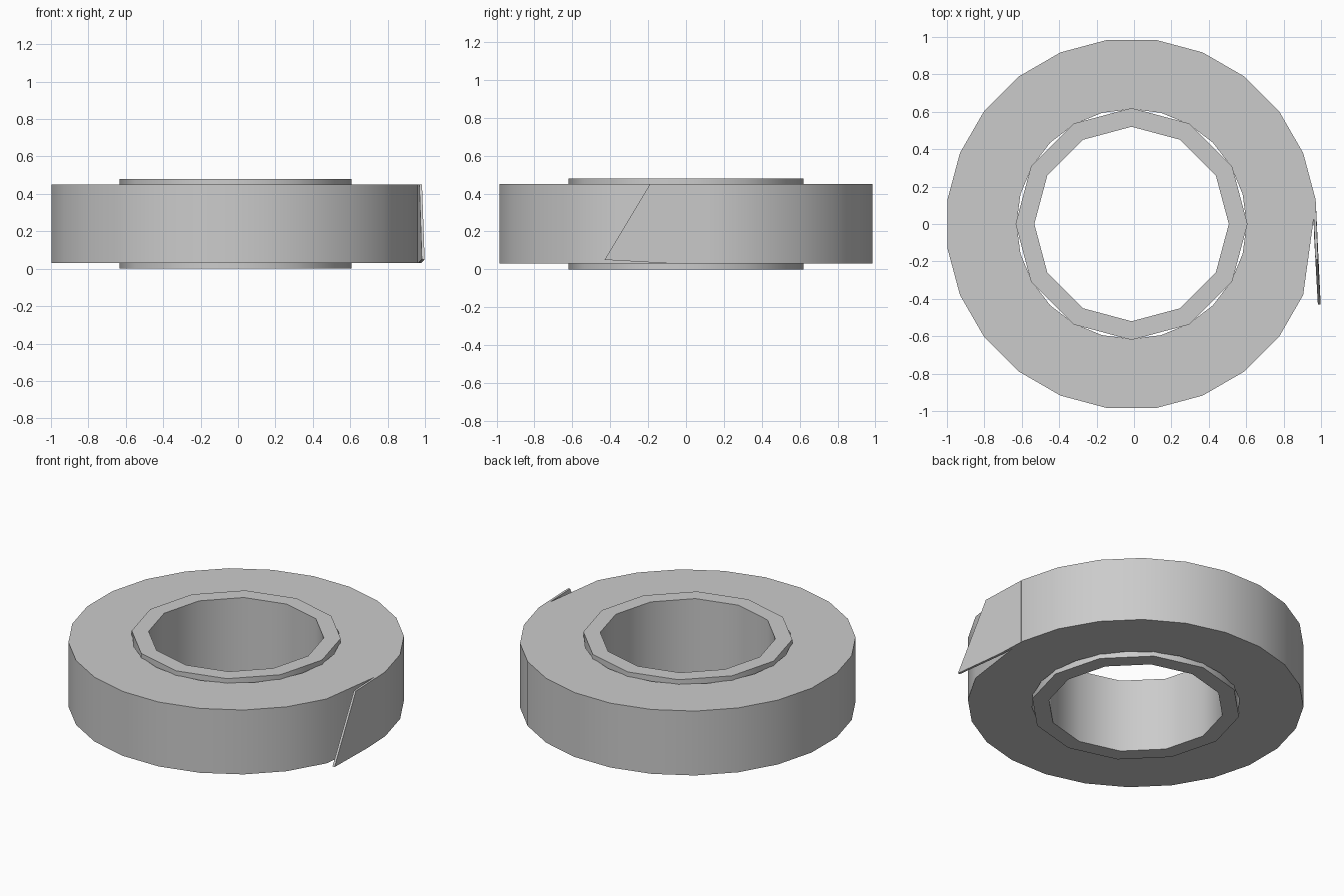
import bpy
from math import sin, cos, pi, radians

if "Cube" in bpy.data.objects:
    bpy.data.objects.remove(bpy.data.objects["Cube"])

CX = -0.013  # roll centre, shifted by the loose end


def ring(radius, count, start=0.0):
    return [(CX + radius * cos(start + 2 * pi * i / count),
             radius * sin(start + 2 * pi * i / count)) for i in range(count)]


def make(name, verts, faces):
    me = bpy.data.meshes.new(name)
    me.from_pydata(verts, [], faces)
    me.update()
    ob = bpy.data.objects.new(name, me)
    bpy.context.collection.objects.link(ob)
    bpy.ops.object.select_all(action='DESELECT')
    ob.select_set(True)
    bpy.context.view_layer.objects.active = ob
    bpy.ops.object.mode_set(mode='EDIT')
    bpy.ops.mesh.select_all(action='SELECT')
    bpy.ops.mesh.normals_make_consistent(inside=False)
    bpy.ops.object.mode_set(mode='OBJECT')
    bpy.ops.object.shade_smooth_by_angle(angle=radians(35))
    return ob


def tube(name, outer, inner, z0, z1):
    n = len(outer)
    loops = [(outer, z0), (outer, z1), (inner, z1), (inner, z0)]
    verts = [(x, y, z) for pts, z in loops for x, y in pts]
    faces = []
    for k in range(4):
        a, b = k * n, (k + 1) % 4 * n
        for i in range(n):
            j = (i + 1) % n
            faces.append((a + i, a + j, b + j, b + i))
    return make(name, verts, faces)


# Cardboard core: twelve-sided tube
tube("core", ring(0.62, 12), ring(0.52, 12), 0.0, 0.48)

# Wound tape: 24 sides, with the last corner pulled in under the loose end
outer = ring(0.993, 24, radians(7.5))
outer[23] = (0.957, 0.0)
tube("tape_roll", outer, ring(0.615, 24), 0.03, 0.45)

# Loose tape end: thin, slanted strip leaving the roll (outer x, inner x, y, z)
profile = [(0.972, 0.957, 0.12, 0.03), (0.972, 0.957, 0.12, 0.45),
           (0.984, 0.970, -0.19, 0.45), (0.998, 0.983, -0.43, 0.05),
           (0.980, 0.963, -0.07, 0.03)]
n = len(profile)
verts = [(p[0], p[2], p[3]) for p in profile] + [(p[1], p[2], p[3]) for p in profile]
faces = [tuple(range(n)), tuple(range(2 * n - 1, n - 1, -1))]
faces += [(i, i + n, (i + 1) % n + n, (i + 1) % n) for i in range(n)]
make("loose_end", verts, faces)
